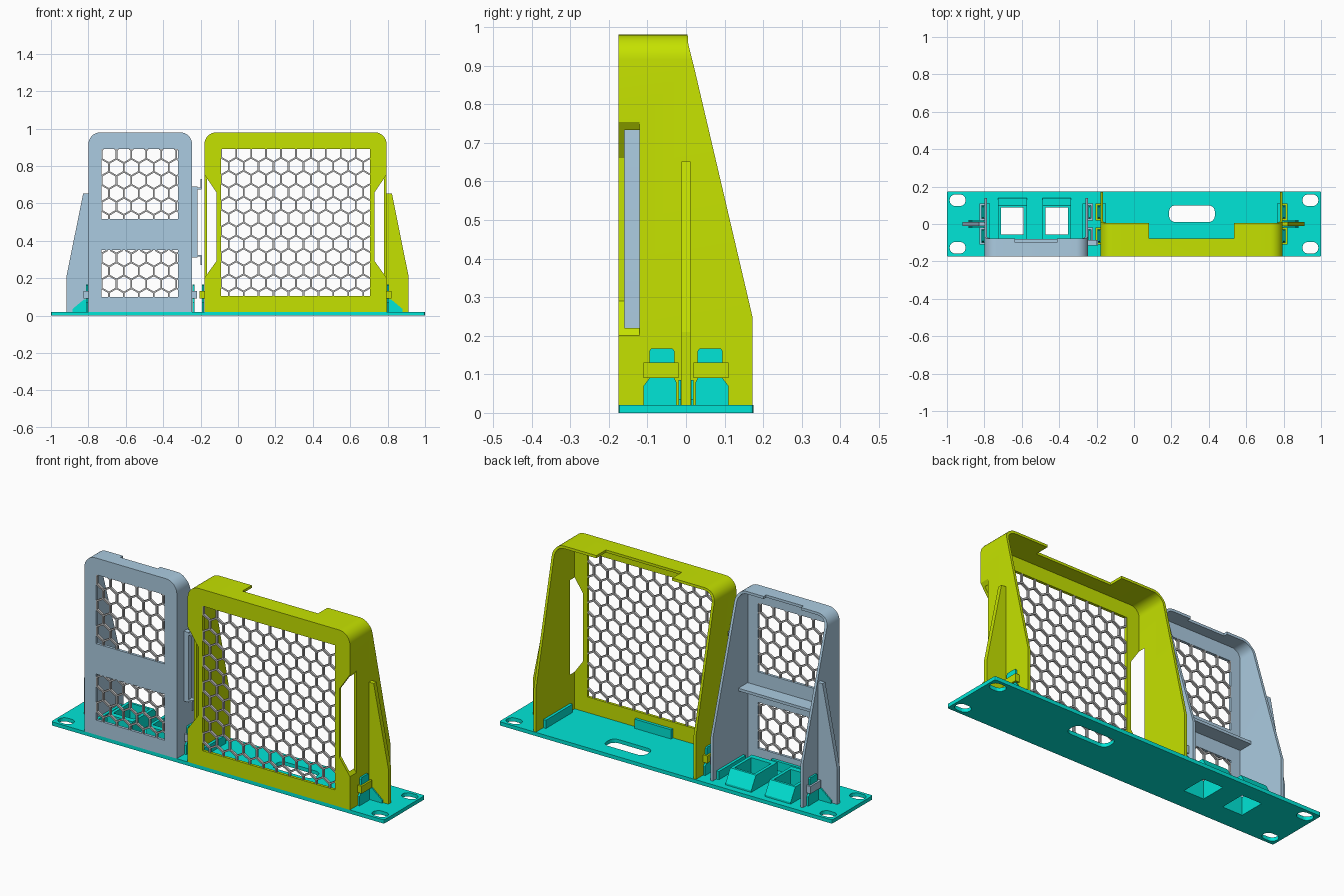
import bpy, bmesh, math
from mathutils import Vector

if "Cube" in bpy.data.objects:
    bpy.data.objects.remove(bpy.data.objects["Cube"])


def material(name, rgb):
    m = bpy.data.materials.new(name)
    m.diffuse_color = (*rgb, 1)
    m.use_nodes = True
    m.node_tree.nodes["Principled BSDF"].inputs["Base Color"].default_value = m.diffuse_color
    return m


TEAL = material("teal", (0.0, 0.79, 0.68))
LIME = material("lime green", (0.56, 0.76, 0.0))
STEEL = material("blue grey", (0.41, 0.60, 0.75))
MESH = material("mesh grey", (0.47, 0.47, 0.47))


def finish(name, bm, mat):
    bmesh.ops.recalc_face_normals(bm, faces=bm.faces[:])
    me = bpy.data.meshes.new(name)
    bm.to_mesh(me)
    bm.free()
    me.materials.append(mat)
    ob = bpy.data.objects.new(name, me)
    bpy.context.collection.objects.link(ob)
    return ob


def add_prism(bm, pts, axis, a, b):
    def place(p, d):
        return {"x": (d, p[0], p[1]), "y": (p[0], d, p[1]), "z": (p[0], p[1], d)}[axis]
    lo = [bm.verts.new(place(p, a)) for p in pts]
    hi = [bm.verts.new(place(p, b)) for p in pts]
    bm.faces.new(lo)
    bm.faces.new(hi[::-1])
    for i in range(len(pts)):
        j = (i + 1) % len(pts)
        bm.faces.new((lo[i], hi[i], hi[j], lo[j]))


def prism(name, pts, axis, a, b, mat=TEAL):
    bm = bmesh.new()
    add_prism(bm, pts, axis, a, b)
    return finish(name, bm, mat)


def box(name, x0, x1, y0, y1, z0, z1, mat=TEAL):
    return prism(name, [(x0, y0), (x1, y0), (x1, y1), (x0, y1)], "z", z0, z1, mat)


def cut(ob, cutters, op="DIFFERENCE"):
    for c in cutters:
        c.hide_render = True
        m = ob.modifiers.new("cut", "BOOLEAN")
        m.operation, m.solver, m.object = op, "EXACT", c
    bpy.context.view_layer.update()
    me = bpy.data.meshes.new_from_object(ob.evaluated_get(bpy.context.evaluated_depsgraph_get()))
    ob.modifiers.clear()
    ob.data = me
    for c in cutters:
        bpy.data.objects.remove(c)


def rounded(cx, cy, w, h, r, n=6):
    pts = []
    for k, (sx, sy) in enumerate([(1, 1), (-1, 1), (-1, -1), (1, -1)]):
        for i in range(n + 1):
            t = math.pi / 2 * (k + i / n)
            pts.append((cx + sx * (w / 2 - r) + r * math.cos(t), cy + sy * (h / 2 - r) + r * math.sin(t)))
    return pts


def arch(x0, x1, z0, z1, r, n=8):
    pts = [(x0, z0), (x1, z0)]
    for cx, a0 in ((x1 - r, 0), (x0 + r, math.pi / 2)):
        for i in range(n + 1):
            t = a0 + math.pi / 2 * i / n
            pts.append((cx + r * math.cos(t), z1 - r + r * math.sin(t)))
    return pts


def clip(p, q, x0, x1, z0, z1):
    # trim a segment to a rectangle
    d, t0, t1 = q - p, 0.0, 1.0
    for k, lo, hi in ((0, x0, x1), (1, z0, z1)):
        if abs(d[k]) < 1e-6:
            if not lo <= p[k] <= hi:
                return None
            continue
        a, b = sorted(((lo - p[k]) / d[k], (hi - p[k]) / d[k]))
        t0, t1 = max(t0, a), min(t1, b)
    return (p + d * t0, p + d * t1) if t1 - t0 > 0.01 else None


def honeycomb(name, x0, x1, z0, z1, pitch=0.08, w=0.009):
    # pointed-top cells, three edges drawn per cell
    bm = bmesh.new()
    r = pitch / math.sqrt(3)
    for j in range(-1, int((z1 - z0) / (1.5 * r)) + 3):
        for i in range(-1, int((x1 - x0) / pitch) + 3):
            c = Vector((x0 + (i + 0.5 * (j % 2)) * pitch, z0 + j * 1.5 * r))
            v = [c + r * Vector((math.cos(math.radians(a)), math.sin(math.radians(a)))) for a in (-30, 30, 90, 150)]
            for p, q in zip(v, v[1:]):
                s = clip(p, q, x0, x1, z0, z1)
                if s:
                    d = (s[1] - s[0]).normalized()
                    n = Vector((-d.y, d.x)) * w / 2
                    add_prism(bm, [s[0] - n, s[1] - n, s[1] + n, s[0] + n], "y", -0.174, -0.161)
    return finish(name, bm, MESH)


def bracket(name, x0, x1, mat, side, windows, notch, bites):
    # hollow arched frame with sloping side walls
    t = 0.014
    ob = prism(name, arch(x0, x1, 0.02, 0.98, 0.065), "y", -0.175, 0.18, mat)
    cut(ob, [prism("side_profile", side, "x", -2, 2, mat)], "INTERSECT")
    cutters = [prism("hollow", arch(x0 + t, x1 - t, -0.1, 0.98 - t, 0.051), "y", -0.16, 0.4, mat),
               box("top_notch", notch[0], notch[1], notch[2], 0.4, 0.85, 1.1, mat)]
    for w in windows:
        cutters.append(box("window", w[0], w[1], -0.3, -0.1, w[2], w[3], mat))
    if bites:
        for x, s in ((x0, 1), (x1, -1)):
            cutters.append(prism("side_bite", [(x - s * .004, .195), (x + s * .064, .29), (x + s * .064, .66),
                                               (x - s * .004, .76)], "y", -0.3, -0.12, mat))
    cut(ob, cutters)
    bpy.ops.object.select_all(action="DESELECT")
    ob.select_set(True)
    bpy.context.view_layer.objects.active = ob
    bpy.ops.object.shade_smooth_by_angle(angle=math.radians(25))
    for w in windows:
        honeycomb(name + "_honeycomb", *w)


# base plate with mounting slots, cable slot and socket openings
plate = prism("base_plate", rounded(0, 0, 2, 0.35, 0.008, 2), "z", 0, 0.02)
sockets = (-0.65, -0.413)
holes = [prism("slot", rounded(sx * 0.943, sy * 0.127, 0.085, 0.062, 0.03), "z", -1, 1)
         for sx in (-1, 1) for sy in (-1, 1)]
holes.append(prism("cable_slot", rounded(0.31, 0.055, 0.245, 0.09, 0.035), "z", -1, 1))
holes += [box("hole", x - 0.06, x + 0.06, -0.055, 0.087, -1, 1) for x in sockets]
cut(plate, holes)

# socket housings
for x in sockets:
    h = prism("socket_housing", [(-.085, .02), (.14, .02), (.14, .03), (.1, .098), (-.085, .098)],
              "x", x - 0.077, x + 0.077)
    cut(h, [box("hole", x - 0.06, x + 0.06, -0.055, 0.087, -1, 1)])

# large and small brackets
bracket("large_bracket", -0.18, 0.795, LIME,
        [(-.4, -.2), (.172, -.2), (.172, .25), (.02, .9), (.006, .955), (-.004, 1.1), (-.4, 1.1)],
        [(-0.09, 0.705, 0.105, 0.89)], (0.08, 0.535, -0.077), True)
bracket("small_bracket", -0.80, -0.245, STEEL,
        [(-.4, -.2), (.14, -.2), (.14, .25), (-.06, .9), (-.078, .955), (-.08, 1.1), (-.4, 1.1)],
        [(-0.73, -0.32, 0.515, 0.89), (-0.73, -0.32, 0.10, 0.35)], (-0.636, -0.412, -0.1), False)
box("inner_shelf", -0.79, -0.255, -0.162, -0.08, 0.425, 0.44, STEEL)

# hooked coupling tab between the brackets
box("coupling_tab", -0.247, -0.217, -0.115, -0.085, 0.31, 0.69, STEEL)
for z, s in ((0.68, 1), (0.32, -1)):
    box("coupling_arm", -0.22, -0.195, -0.115, -0.085, z - 0.005, z + 0.005, STEEL)
    box("coupling_hook", -0.201, -0.193, -0.115, -0.085, *sorted((z, z + s * 0.05)), STEEL)


def span(a, b):
    return min(a, b), max(a, b)


# clips, loops and inner stops on each side wall: wall x, outward direction
for w, s, mat, outer in ((0.795, 1, LIME, True), (-0.18, -1, LIME, False),
                         (-0.80, -1, STEEL, True), (-0.245, 1, STEEL, False)):
    for m in (-1, 1):
        prism("snap_clip", [(m * y, z) for y, z in ((.025, .02), (.11, .02), (.11, .07), (.095, .09), (.095, .16),
                                                    (.09, .167), (.035, .167), (.03, .16), (.03, .09), (.025, .08))],
              "x", *span(w + s * .002, w + s * .012))
        box("loop_strap", *span(w + s * .015, w + s * .025), *span(m * .02, m * .11), .09, .13, mat)
        for y in (.02, .1):
            box("loop_end", *span(w - s * .002, w + s * .02), *span(m * y, m * (y + .01)), .09, .13, mat)
        if outer:
            prism("rib_holder", [(w + s * x, z) for x, z in ((.003, .02), (.085, .02), (.085, .035),
                                                             (.025, .085), (.003, .085))],
                  "y", *span(m * .013, m * .02))
    if outer:
        prism("outer_rib", [(w - s * .003, .02), (w + s * .117, .02), (w + s * .117, .21),
                            (w + s * .028, .652), (w - s * .003, .652)], "y", -.012, .012, mat)
    box("inner_stop", *span(w - s * .015, w - s * .03), -0.12, 0.11, 0.015, 0.065)

# front stops behind the panels
box("front_stop", 0.19, 0.41, -0.159, -0.143, 0.015, 0.07)
box("front_stop", -0.63, -0.41, -0.159, -0.143, 0.015, 0.07)
